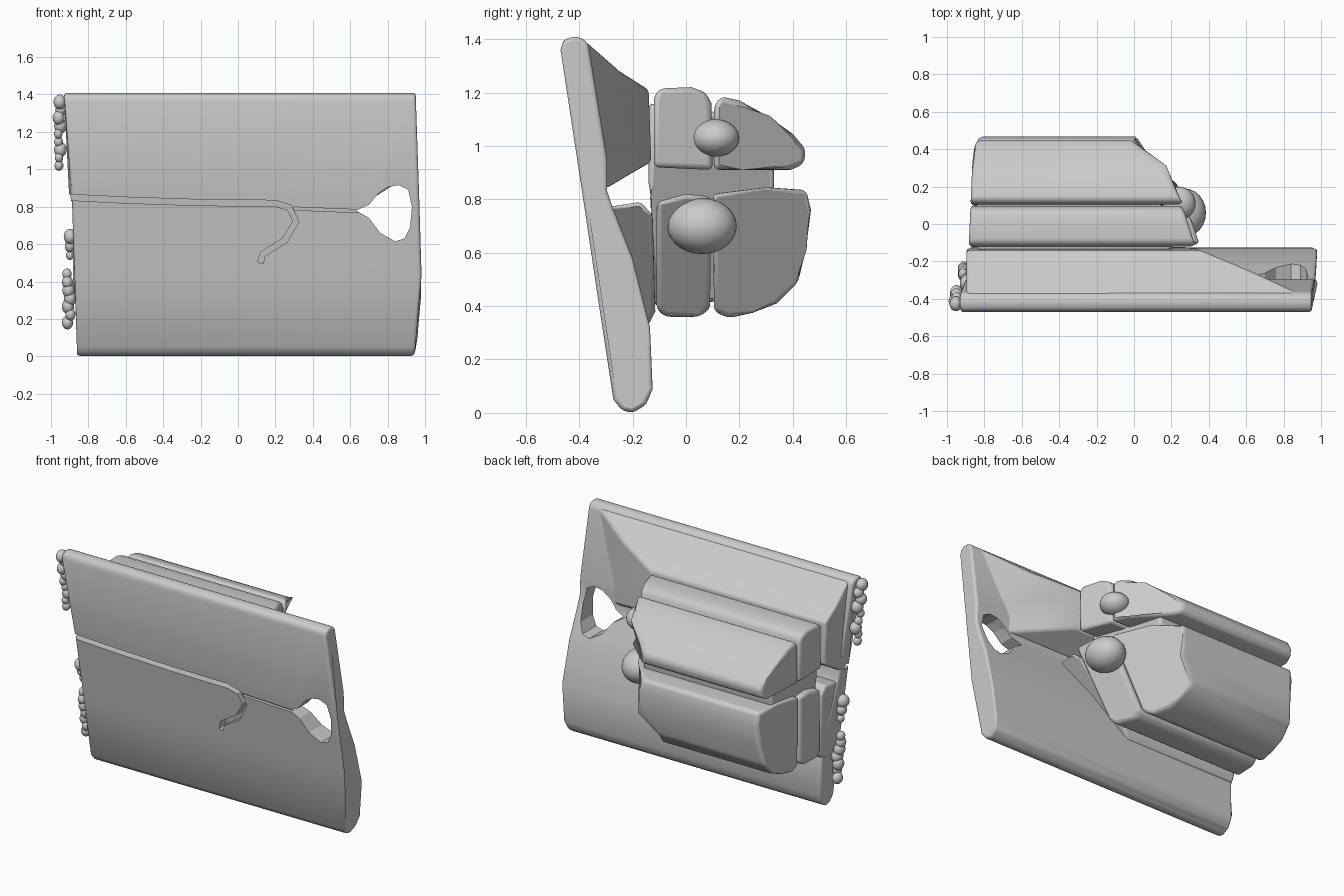
import bpy, bmesh, math, random
from mathutils import Vector

if "Cube" in bpy.data.objects:
    bpy.data.objects.remove(bpy.data.objects["Cube"])

random.seed(4)


def lerp(pts, v):
    """Piecewise linear lookup through (v, result) pairs."""
    if v <= pts[0][0]:
        return pts[0][1]
    for (a, fa), (b, fb) in zip(pts, pts[1:]):
        if v <= b:
            return fa + (fb - fa) * (v - a) / (b - a)
    return pts[-1][1]


def loft(name, ring_a, ring_b, bevel=0.0):
    """Solid between two matching outlines."""
    bm = bmesh.new()
    a = [bm.verts.new(p) for p in ring_a]
    b = [bm.verts.new(p) for p in ring_b]
    n = len(a)
    for i in range(n):
        j = (i + 1) % n
        bm.faces.new((a[i], a[j], b[j], b[i]))
    bm.faces.new(a[::-1])
    bm.faces.new(b)
    bmesh.ops.recalc_face_normals(bm, faces=bm.faces)
    me = bpy.data.meshes.new(name)
    bm.to_mesh(me)
    bm.free()
    ob = bpy.data.objects.new(name, me)
    bpy.context.collection.objects.link(ob)
    if bevel:
        m = ob.modifiers.new("round", 'BEVEL')
        m.width, m.segments, m.limit_method = bevel, 3, 'ANGLE'
    return ob


def bar(name, profile, left, right, bevel=0.02):
    """(y, z) profile run along x, with end positions given by functions."""
    return loft(name, [(left(y, z), y, z) for y, z in profile],
                [(right(y, z), y, z) for y, z in profile], bevel)


def front_y(z):
    return -0.265 - 0.15 * z


def cut(target, name, outline, near, far):
    """Cut an (x, z) outline into the sloping front face."""
    c = loft(name, [(x, front_y(z) + near, z) for x, z in outline],
             [(x, front_y(z) + far, z) for x, z in outline])
    c.hide_render = True
    c.display_type = 'WIRE'
    m = target.modifiers.new(name, 'BOOLEAN')
    m.operation, m.object, m.solver = 'DIFFERENCE', c, 'EXACT'


def ribbon(path, w):
    """Outline of constant width around an (x, z) path."""
    pts = [Vector(p) for p in path]
    up, down = [], []
    for i, p in enumerate(pts):
        d = (pts[min(i + 1, len(pts) - 1)] - pts[max(i - 1, 0)]).normalized()
        nrm = Vector((-d.y, d.x)) * w
        up.append(tuple(p + nrm))
        down.append(tuple(p - nrm))
    return up + down[::-1]


def blob(name, loc, size):
    bpy.ops.mesh.primitive_uv_sphere_add(segments=24, ring_count=14, location=loc)
    ob = bpy.context.object
    ob.name, ob.scale = name, size


# Sloping front plate
plate_left = lambda y, z: lerp([(0.0, -0.86), (0.8, -0.885), (0.9, -0.90), (1.38, -0.93)], z)
plate_right = lambda y, z: lerp([(0.0, 0.94), (0.1, 0.965), (0.3, 0.985), (0.8, 0.97), (1.4, 0.95)], z)
plate = bar("front_plate", [
    (-0.425, 1.41), (-0.46, 1.395), (-0.47, 1.36), (-0.385, 0.8), (-0.33, 0.43), (-0.272, 0.05),
    (-0.24, 0.01), (-0.2, 0.0), (-0.15, 0.03), (-0.125, 0.09), (-0.135, 0.32), (-0.2, 0.58),
    (-0.275, 0.77), (-0.295, 0.83), (-0.295, 0.95), (-0.365, 1.38), (-0.39, 1.405)],
    plate_left, plate_right, 0.015)

# Hooked seam, shallow seam and eye opening in the plate
cut(plate, "hook_seam_cutter", ribbon(
    [(-1.0, 0.855), (-0.6, 0.835), (-0.2, 0.822), (0.2, 0.818), (0.275, 0.795), (0.31, 0.72),
     (0.25, 0.62), (0.13, 0.545), (0.12, 0.5)], 0.016), -0.06, 0.06)
cut(plate, "shallow_seam_cutter", ribbon([(0.3, 0.79), (0.5, 0.782), (0.68, 0.775)], 0.008),
    -0.06, 0.02)
cut(plate, "eye_opening_cutter", [
    (0.63, 0.78), (0.7, 0.81), (0.75, 0.87), (0.8, 0.905), (0.86, 0.915), (0.91, 0.89),
    (0.93, 0.8), (0.92, 0.69), (0.89, 0.63), (0.84, 0.615), (0.76, 0.66), (0.7, 0.74)],
    -0.2, 0.3)

# Rear body: stepped right end in plan, undercut towards the bottom
plan = [(-0.15, 0.36), (-0.02, 0.38), (0.03, 0.31), (0.17, 0.29), (0.22, 0.23),
        (0.34, 0.18), (0.41, 0.06), (0.47, 0.02)]
body_left = lambda y, z: lerp([(-0.15, -0.885), (0.42, -0.86), (0.47, -0.82)], y)
upper_right = lambda y, z: lerp(plan, y) - 0.04
lower_right = lambda y, z: lerp(plan, y) - max(0, 0.65 - z) * 1.0 - max(0, z - 0.78) * 0.8

# Sloped webs joining the plate to the body
bar("upper_web", [(-0.375, 1.39), (-0.25, 1.28), (-0.14, 1.21), (-0.13, 0.94), (-0.2, 0.9),
                  (-0.3, 0.84), (-0.38, 0.95)], lambda y, z: -0.895,
    lambda y, z: lerp([(-0.38, 0.9), (-0.25, 0.62), (-0.13, 0.33)], y), 0.015)
bar("lower_web", [(-0.3, 0.77), (-0.17, 0.79), (-0.125, 0.74), (-0.115, 0.38), (-0.14, 0.33),
                  (-0.25, 0.31)], lambda y, z: -0.875,
    lambda y, z: 0.33 - max(0, 0.75 - z) * 0.95, 0.015)

# Long bars of the upper and lower body
bar("upper_inner_bar", [(-0.12, 1.18), (-0.1, 1.215), (0.02, 1.22), (0.075, 1.2), (0.095, 1.16),
                        (0.1, 0.91), (-0.12, 0.92)], body_left, upper_right)
bar("upper_outer_bar", [(0.105, 1.15), (0.13, 1.185), (0.2, 1.17), (0.3, 1.115), (0.4, 1.045),
                        (0.45, 0.985), (0.44, 0.93), (0.39, 0.91), (0.2, 0.91), (0.105, 0.91)],
    body_left, upper_right)
bar("lower_inner_bar", [(-0.11, 0.79), (-0.11, 0.39), (-0.08, 0.36), (0.05, 0.36), (0.09, 0.39),
                        (0.095, 0.81), (0.0, 0.82)], body_left, lower_right)
bar("lower_outer_bar", [(0.1, 0.82), (0.105, 0.38), (0.16, 0.355), (0.25, 0.375), (0.34, 0.41),
                        (0.42, 0.49), (0.45, 0.62), (0.468, 0.76), (0.45, 0.835), (0.3, 0.845)],
    body_left, lower_right)
# Recessed core that fills the gap and the grooves
bar("recessed_core", [(-0.14, 0.86), (-0.14, 1.16), (0.16, 1.12), (0.33, 0.95), (0.33, 0.78),
                      (0.15, 0.42), (-0.12, 0.4), (-0.13, 0.8)],
    lambda y, z: -0.84, lambda y, z: lerp([(0.4, -0.1), (0.7, 0.22), (1.0, 0.2)], z)
    - max(0, y) * 0.4)

# Rounded knobs on the right end of the body
blob("lower_knob", (0.27, 0.06, 0.7), (0.115, 0.13, 0.105))
blob("upper_knob", (0.24, 0.11, 1.03), (0.09, 0.09, 0.07))

# Rough crumbs along the left edge
for z0, z1, x, count in ((1.02, 1.36, -0.955, 9), (0.18, 0.44, -0.905, 7), (0.54, 0.64, -0.895, 3)):
    for i in range(count):
        z = z0 + (z1 - z0) * i / (count - 1)
        r = random.uniform(0.02, 0.035)
        y = front_y(z) + 0.055 + random.uniform(-0.015, 0.015)
        blob("edge_crumb", (x + random.uniform(-0.01, 0.01), y, z), (r, r * 1.2, r * 1.2))

# Smooth shading with crisp seams
bpy.ops.object.select_all(action='DESELECT')
for ob in bpy.context.scene.objects:
    if not ob.hide_render:
        ob.select_set(True)
bpy.context.view_layer.objects.active = plate
bpy.ops.object.shade_smooth_by_angle(angle=math.radians(40))
